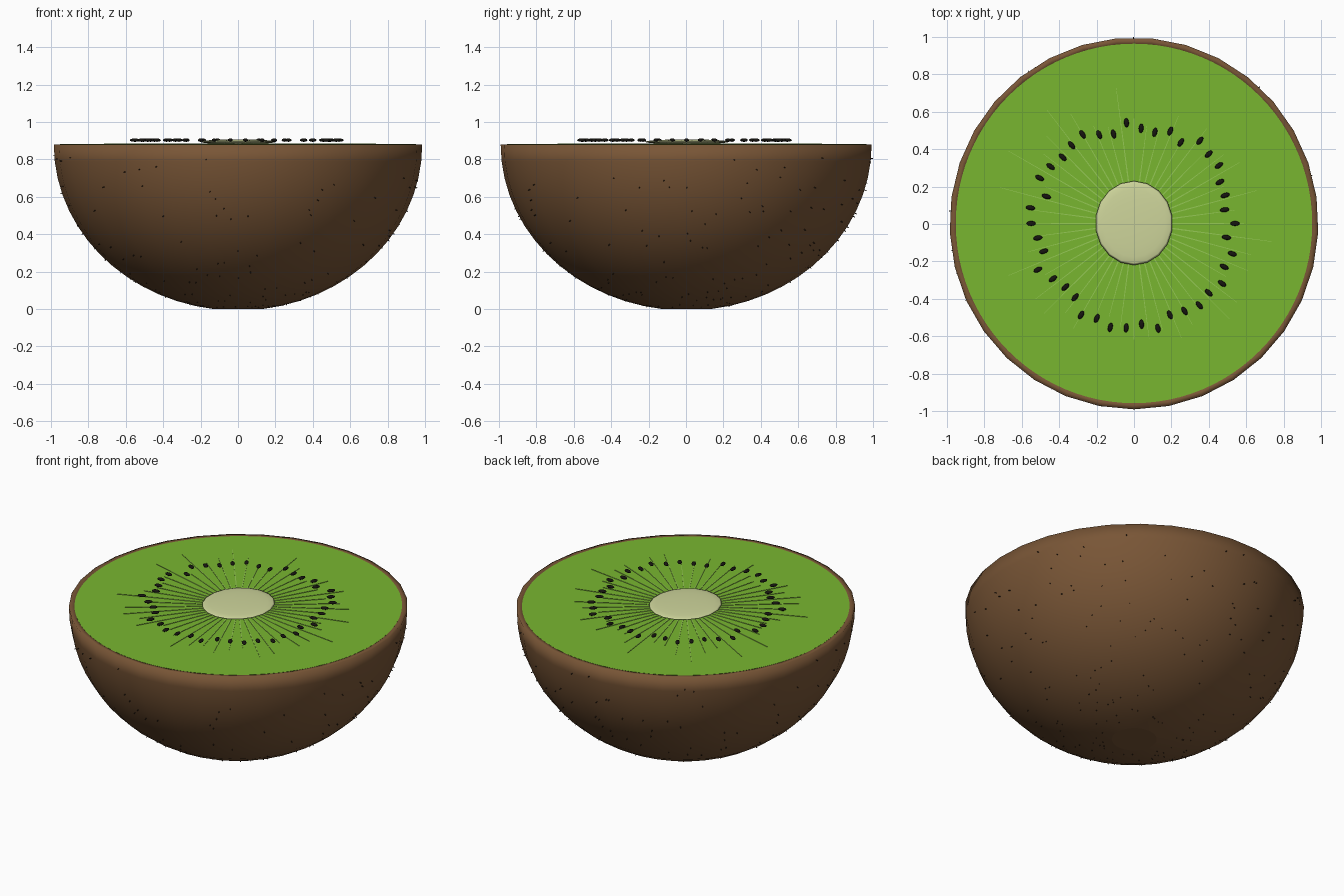
import bpy, bmesh, math, random
from mathutils import Vector, Matrix

if "Cube" in bpy.data.objects:
    bpy.data.objects.remove(bpy.data.objects["Cube"])

random.seed(7)
CY = 0.003               # slight offset of the cut face
TOP, RX, RY = 0.88, 0.986, 0.994
H = 0.888                # full depth of the ellipsoid before the flat base
TAU = 2 * math.pi


def material(name, rgb):
    m = bpy.data.materials.new(name)
    m.diffuse_color = (*rgb, 1)
    m.use_nodes = True
    m.node_tree.nodes["Principled BSDF"].inputs["Base Color"].default_value = m.diffuse_color
    return m


def finish(name, bm, mat, smooth=True):
    bmesh.ops.recalc_face_normals(bm, faces=bm.faces)
    for f in bm.faces:
        f.smooth = smooth and len(f.verts) <= 4
    me = bpy.data.meshes.new(name)
    bm.to_mesh(me)
    bm.free()
    me.materials.append(mat)
    ob = bpy.data.objects.new(name, me)
    bpy.context.collection.objects.link(ob)
    return ob


def lathe(name, profile, sides, start, mat, cap_first=True, cap_last=True):
    """Rings of (x radius, y radius, z) joined by quads, with flat end caps."""
    bm = bmesh.new()
    rings = []
    for rx, ry, z in profile:
        rings.append([bm.verts.new((rx * math.cos(start + TAU * i / sides),
                                    CY + ry * math.sin(start + TAU * i / sides), z))
                      for i in range(sides)])
    for a, b in zip(rings, rings[1:]):
        for i in range(sides):
            j = (i + 1) % sides
            bm.faces.new((a[i], a[j], b[j], b[i]))
    if cap_first:
        bm.faces.new(rings[0])
    if cap_last:
        bm.faces.new(rings[-1])
    return finish(name, bm, mat)


brown = material("skin_brown", (0.19, 0.092, 0.037))
green = material("flesh_green", (0.19, 0.47, 0.03))
pale = material("core_cream", (0.62, 0.67, 0.33))
light = material("ray_green", (0.30, 0.58, 0.09))
black = material("seed_black", (0.008, 0.007, 0.005))
dark = material("fuzz_brown", (0.03, 0.016, 0.008))

# Skin: half ellipsoid with a small flat base and a thin rim
profile = []
low = math.acos(0.132)
for k in range(15):
    t = low * (1 - k / 14)
    profile.append((RX * math.cos(t), RY * math.cos(t), TOP - H * math.sin(t)))
z0 = profile[0][2]
profile = [(a, b, max(0, z - z0 * (TOP - z) / (TOP - z0))) for a, b, z in profile]
profile += [(0.952, 0.960, TOP), (0.940, 0.948, TOP - 0.04)]
lathe("skin", profile, 33, -math.pi / 2, brown, cap_last=False)

# Flesh: cut face filling the rim
lathe("flesh", [(0.94, 0.948, TOP - 0.04), (0.953, 0.961, TOP + 0.001)], 96, 0, green)

# Core: flattened pale button
bm = bmesh.new()
bmesh.ops.create_uvsphere(bm, u_segments=18, v_segments=10, radius=1)
bmesh.ops.transform(bm, verts=bm.verts, matrix=Matrix.Translation((0, CY + 0.002, 0.894))
                    @ Matrix.Diagonal((0.207, 0.225, 0.013, 1)))
finish("core", bm, pale)

# Rays: thin tapered slivers fanning out from the core
bm = bmesh.new()
for i in range(48):
    a = TAU * i / 48
    reach = random.uniform(0.5, 0.78)
    rot = Matrix.Translation((0, CY, 0)) @ Matrix.Rotation(a, 4, 'Z')
    pts = [(0.18, -0.0035), (reach, -0.001), (reach, 0.001), (0.18, 0.0035)]
    lo = [bm.verts.new(rot @ Vector((x, y, TOP))) for x, y in pts]
    hi = [bm.verts.new(rot @ Vector((x, y, TOP + 0.004))) for x, y in pts]
    bm.faces.new(hi)
    for j in range(4):
        k = (j + 1) % 4
        bm.faces.new((lo[j], lo[k], hi[k], hi[j]))
finish("rays", bm, light, smooth=False)

# Seeds: small flattened drops in an uneven ring (radii in hundredths)
radii = [54, 49, 51, 51, 55, 54.5, 56.5, 50, 53, 50, 51, 54, 49, 51, 55, 53.5,
         52, 54, 56, 49, 56, 55, 52, 50.5, 57, 52.5, 50, 50.5, 56.5, 54.5, 57,
         56, 54, 57.5, 52.5, 54, 56, 54.5, 57, 53.5, 55, 50]
bm = bmesh.new()
for i, r in enumerate(radii):
    a = TAU * i / len(radii)
    m = (Matrix.Translation((0, CY, 0.903)) @ Matrix.Rotation(a, 4, 'Z')
         @ Matrix.Translation((r / 100, 0, 0)) @ Matrix.Diagonal((0.025, 0.013, 0.009, 1)))
    bmesh.ops.create_uvsphere(bm, u_segments=12, v_segments=8, radius=1, matrix=m)
finish("seeds", bm, black)

# Fuzz: tiny hairs standing out of the skin
bm = bmesh.new()
for i in range(240):
    a = random.uniform(0, TAU)
    t = random.uniform(0.06, low - 0.05)
    c, s = math.cos(t), math.sin(t)
    p = Vector((RX * c * math.cos(a), CY + RY * c * math.sin(a), TOP - TOP * s)) * 0.995
    n = Vector((c * math.cos(a), c * math.sin(a), -s / 0.9)).normalized()
    p.z = max(p.z, 0.012)
    m = Matrix.Translation(p) @ n.to_track_quat('Z', 'Y').to_matrix().to_4x4()
    bmesh.ops.create_cone(bm, segments=5, cap_ends=False, radius1=0.004, radius2=0.002,
                          depth=0.022, matrix=m)
finish("fuzz", bm, dark)
